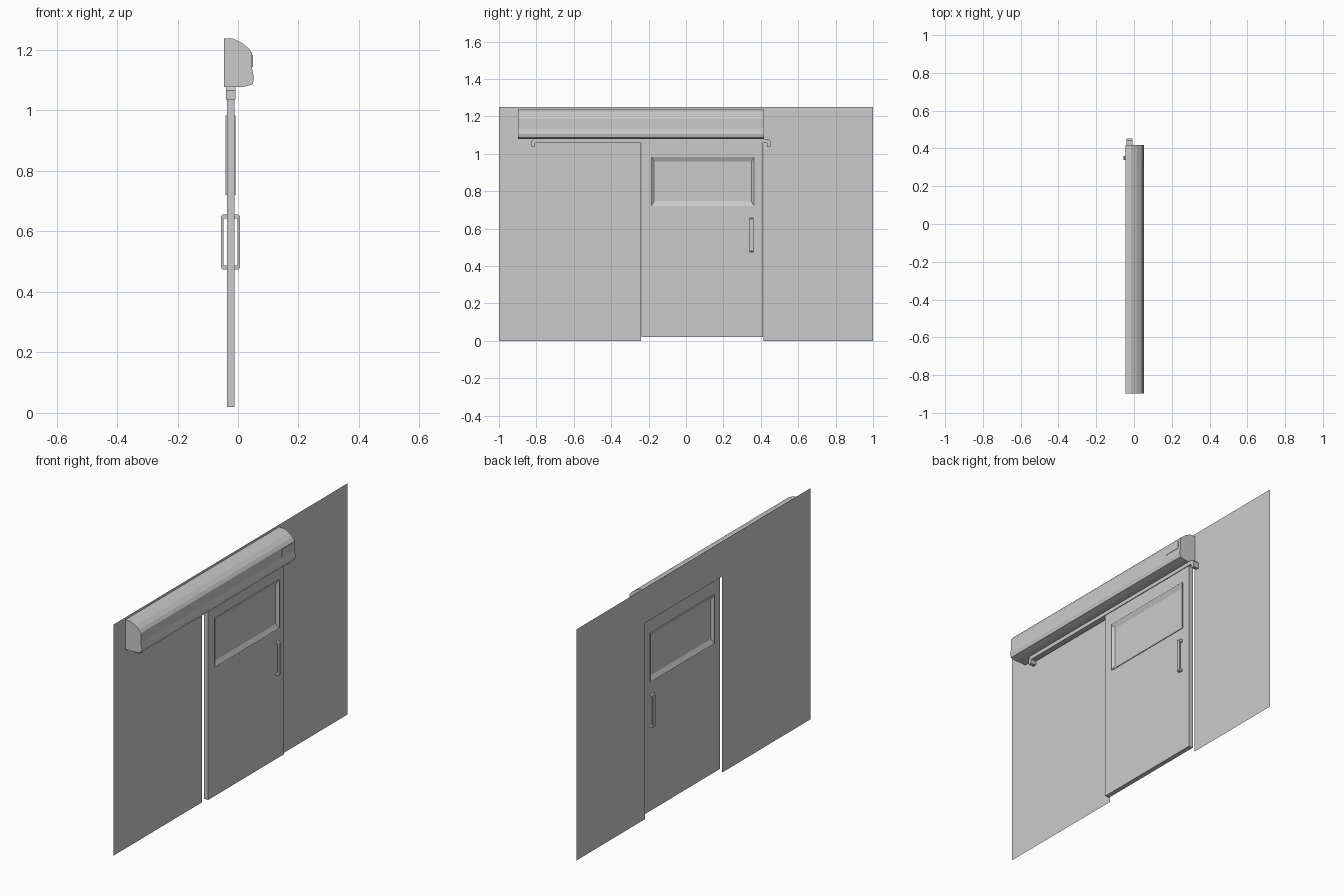
import bpy, bmesh

cube = bpy.data.objects.get("Cube")
if cube:
    bpy.data.objects.remove(cube, do_unlink=True)

grey = bpy.data.materials.new("light_grey")
grey.use_nodes = True
colour = (0.6, 0.6, 0.6, 1)
grey.diffuse_color = colour
grey.node_tree.nodes["Principled BSDF"].inputs["Base Color"].default_value = colour


def finish(name, bm, solid=True):
    if solid:
        bmesh.ops.recalc_face_normals(bm, faces=bm.faces)
    mesh = bpy.data.meshes.new(name)
    bm.to_mesh(mesh)
    bm.free()
    mesh.materials.append(grey)
    obj = bpy.data.objects.new(name, mesh)
    bpy.context.collection.objects.link(obj)
    return obj


def prism(name, points, vector):
    """Extrude a flat polygon along a vector."""
    bm = bmesh.new()
    face = bm.faces.new([bm.verts.new(p) for p in points])
    ext = bmesh.ops.extrude_face_region(bm, geom=[face], use_keep_orig=True)
    moved = [g for g in ext["geom"] if isinstance(g, bmesh.types.BMVert)]
    bmesh.ops.translate(bm, verts=moved, vec=vector)
    return finish(name, bm)


def rect(x, y0, y1, z0, z1):
    return [(x, y0, z0), (x, y1, z0), (x, y1, z1), (x, y0, z1)]


def box(name, x0, x1, *sides):
    return prism(name, rect(x0, *sides), (x1 - x0, 0, 0))


def ring_solid(name, rings):
    """Join rectangles in a closed cycle, giving a panel with a hole."""
    bm = bmesh.new()
    loops = [[bm.verts.new(p) for p in ring] for ring in rings]
    for a, b in zip(loops, loops[1:] + loops[:1]):
        for i in range(4):
            j = (i + 1) % 4
            bm.faces.new((a[i], a[j], b[j], b[i]))
    return finish(name, bm)


# Thin wall sheet with a doorway open at the floor
WALL_X, LEFT, RIGHT, HEAD = -0.046, -0.24, 0.415, 1.06
outline = [(-1, 0), (LEFT, 0), (LEFT, HEAD), (RIGHT, HEAD),
           (RIGHT, 0), (1, 0), (1, 1.25), (-1, 1.25)]
bm = bmesh.new()
bm.faces.new([bm.verts.new((WALL_X, y, z)) for y, z in outline])
finish("wall", bm, solid=False)

# Sliding door leaf with a window hole
BACK, FRONT = -0.037, -0.012
leaf = (-0.238, 0.412, 0.02, 1.06)
hole = (-0.185, 0.364, 0.72, 0.984)
pane = (-0.17, 0.35, 0.745, 0.958)
ring_solid("door_leaf", [rect(FRONT, *leaf), rect(FRONT, *hole),
                         rect(BACK, *hole), rect(BACK, *leaf)])

# Window frame sloping in to the pane on both faces
ring_solid("window_frame", [rect(-0.008, *hole), rect(-0.02, *pane),
                            rect(-0.029, *pane), rect(-0.042, *hole)])
box("window_pane", -0.029, -0.02, *pane)

# Pull handles, one on each face
for name, base, tip in (("front_handle", FRONT, 0.0066), ("back_handle", BACK, -0.056)):
    d = 1 if tip > base else -1
    c, t = 0.005 * d, 0.008 * d
    low, high, bar = 0.474, 0.656, 0.014
    shape = [(base, low), (tip - c, low), (tip, low + 0.006), (tip, high - 0.006),
             (tip - c, high), (base, high), (base, high - bar), (tip - t, high - bar),
             (tip - t, low + bar), (base, low + bar)]
    prism(name, [(x, 0.34, z) for x, z in shape], (0, 0.02, 0))

# Rail with ends turned down
y0, y1, top, under, foot = -0.826, 0.452, 1.078, 1.058, 1.036
rail = [(y0, foot), (y0, 1.066), (y0 + 0.01, top), (y1 - 0.01, top), (y1, 1.066),
        (y1, foot), (y1 - 0.018, foot), (y1 - 0.018, under),
        (y0 + 0.018, under), (y0 + 0.018, foot)]
prism("rail", [(-0.039, y, z) for y, z in rail], (0.031, 0, 0))

# Housing over the rail
profile = [(WALL_X, 1.078), (0.018, 1.078), (0.048, 1.086), (0.053, 1.106),
           (0.047, 1.136), (0.047, 1.189), (0.036, 1.205), (0.015, 1.222),
           (-0.015, 1.237), (WALL_X, 1.237)]
prism("housing", [(x, -0.897, z) for x, z in profile], (0, 1.314, 0))

# Small cover plate on the housing
box("cover_plate", 0.046, 0.049, 0.305, 0.4, 1.143, 1.184)
